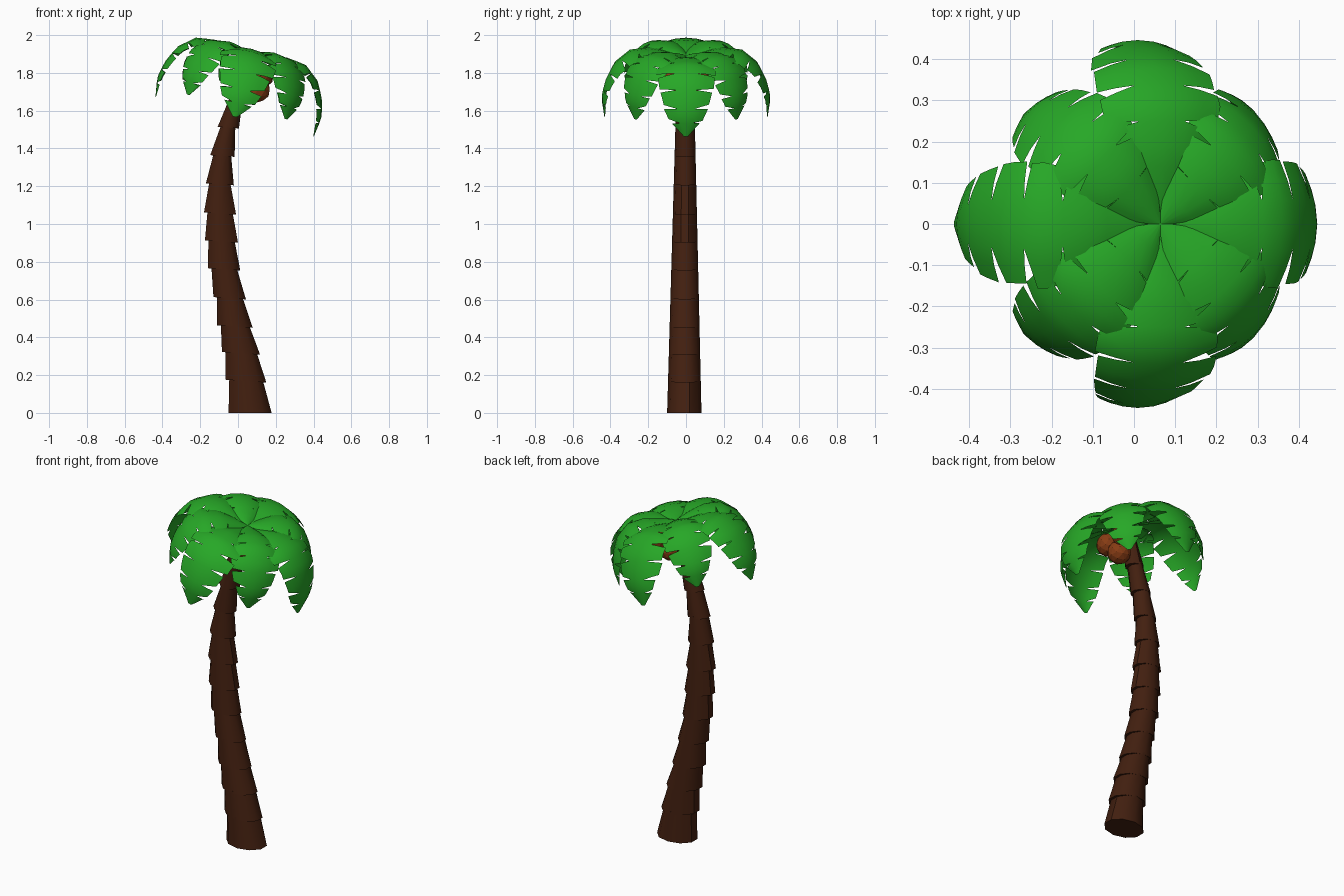
import bpy, bmesh, math, random
from mathutils import Vector, Matrix

if "Cube" in bpy.data.objects:
    bpy.data.objects.remove(bpy.data.objects["Cube"])

random.seed(4)


def material(name, rgb):
    m = bpy.data.materials.new(name)
    m.diffuse_color = (*rgb, 1)
    m.use_nodes = True
    m.node_tree.nodes["Principled BSDF"].inputs["Base Color"].default_value = m.diffuse_color
    return m


BARK = material("dark bark", (0.055, 0.014, 0.005))
LEAF = material("leaf green", (0.02, 0.39, 0.02))
NUT = material("coconut brown", (0.24, 0.045, 0.007))


def finish(bm, name, mat, angle=None):
    me = bpy.data.meshes.new(name)
    bm.to_mesh(me)
    bm.free()
    me.materials.append(mat)
    ob = bpy.data.objects.new(name, me)
    bpy.context.collection.objects.link(ob)
    if angle:
        bpy.context.view_layer.objects.active = ob
        ob.select_set(True)
        bpy.ops.object.shade_smooth_by_angle(angle=math.radians(angle))
        ob.select_set(False)
    return ob


def lerp_table(table, s):
    for a, b in zip(table, table[1:]):
        if s <= b[0]:
            t = (s - a[0]) / (b[0] - a[0])
            return [p + (q - p) * t for p, q in zip(a[1:], b[1:])]
    return list(table[-1][1:])


# Trunk: stacked flared sleeves (z, left x, right x of each lower rim)
RIMS = [(0, -.05, .178), (.168, -.065, .15), (.315, -.085, .117), (.457, -.11, .078),
        (.607, -.13, .042), (.76, -.16, .012), (.907, -.175, .0), (1.055, -.18, -.01),
        (1.21, -.17, -.022), (1.36, -.147, -.018), (1.51, -.108, .005),
        (1.66, -.06, .045), (1.84, .0, .08)]
SIDES = 10
bm = bmesh.new()


def ring(cx, z, rx, tilt):
    ry = .091 - .026 * z
    out = []
    for i in range(SIDES):
        a = 2 * math.pi * (i + .5) / SIDES
        dx = rx * math.cos(a) / math.cos(math.pi / SIDES)
        out.append(bm.verts.new((cx + dx, -.009 + .006 * z / 2 + ry * math.sin(a), z - tilt * dx)))
    return out


for k in range(len(RIMS) - 1):
    z0, l0, r0 = RIMS[k]
    z1, l1, r1 = RIMS[k + 1]
    low = ring((l0 + r0) / 2, z0, (r0 - l0) / 2, .07 if k else 0)
    top = ring((l1 + r1) / 2, z1 + .012, (r1 - l1) / 2 - .019, .07)
    for i in range(SIDES):
        j = (i + 1) % SIDES
        bm.faces.new((low[i], low[j], top[j], top[i]))
    bm.faces.new(low[::-1])
    bm.faces.new(top)
finish(bm, "trunk", BARK, 40)

# Frond shape: midrib arc (s, radius, height) and half width (s, w)
ARC = [(0, 0, 0), (.15, .105, .035), (.29, .2, .05), (.43, .3, .035), (.58, .385, -.035),
       (.73, .432, -.135), (.85, .448, -.22), (1, .432, -.322)]
WIDTH = [(0, .006), (.12, .07), (.28, .13), (.43, .152), (.6, .148), (.75, .122),
         (.88, .085), (1, .012)]
CUTS = [0, .2, .36, .5, .64, .78, .89, 1]


def frond_point(s, v):
    s = min(max(s, 0), 1)
    r, h = lerp_table(ARC, s)
    ra, ha = lerp_table(ARC, max(s - .08, 0))
    rb, hb = lerp_table(ARC, min(s + .08, 1))
    n = Vector((ha - hb, rb - ra)).normalized()
    w = lerp_table(WIDTH, s)[0]
    d = .25 * w * v * v
    return Vector((r - n.x * d, v * w, h - n.y * d))


def frond(name, angle, scale, lift):
    bm = bmesh.new()
    for side in (-1, 1):
        for k, (a, b) in enumerate(zip(CUTS, CUTS[1:])):
            # each leaflet's outer edge pulls back to open a tapered slit
            start = random.uniform(0, .12) if k else 0
            end = random.uniform(.72, .92) if 0 < k < len(CUTS) - 2 else 1
            flare = random.uniform(.95, 1.04)
            grid = []
            for t in (0, .5, 1):
                s = a + (b - a) * t
                so = a + (b - a) * (start + (end - start) * t)
                sm = (s + so) / 2
                pts = [frond_point(s, 0), frond_point(s, side * .4),
                       frond_point(sm, side * .7), frond_point(so, side * flare)]
                grid.append([bm.verts.new(p) for p in pts])
            for g, h in zip(grid, grid[1:]):
                for c in range(3):
                    f = (g[c], h[c], h[c + 1], g[c + 1])
                    bm.faces.new(f if side > 0 else f[::-1])
    bmesh.ops.remove_doubles(bm, verts=bm.verts, dist=.0003)
    # place around the crown, which leans toward +x
    bm.transform(Matrix.Translation((.06, 0, 1.88)) @ Matrix.Rotation(math.radians(14), 4, 'Y')
                 @ Matrix.Translation((0, 0, lift)) @ Matrix.Rotation(angle, 4, 'Z')
                 @ Matrix.Scale(scale, 4))
    finish(bm, name, LEAF, 60)


for i in range(8):
    diagonal = i % 2
    frond(f"frond_{i + 1}", i * math.pi / 4, .88 if diagonal else 1, .015 if diagonal else 0)

# Coconuts tucked under the crown
for i, p in enumerate([(.105, 0, 1.71), (.12, -.075, 1.785), (.125, .06, 1.785)]):
    bm = bmesh.new()
    bmesh.ops.create_icosphere(bm, subdivisions=2, radius=.066, matrix=Matrix.Translation(p))
    finish(bm, f"coconut_{i + 1}", NUT)
